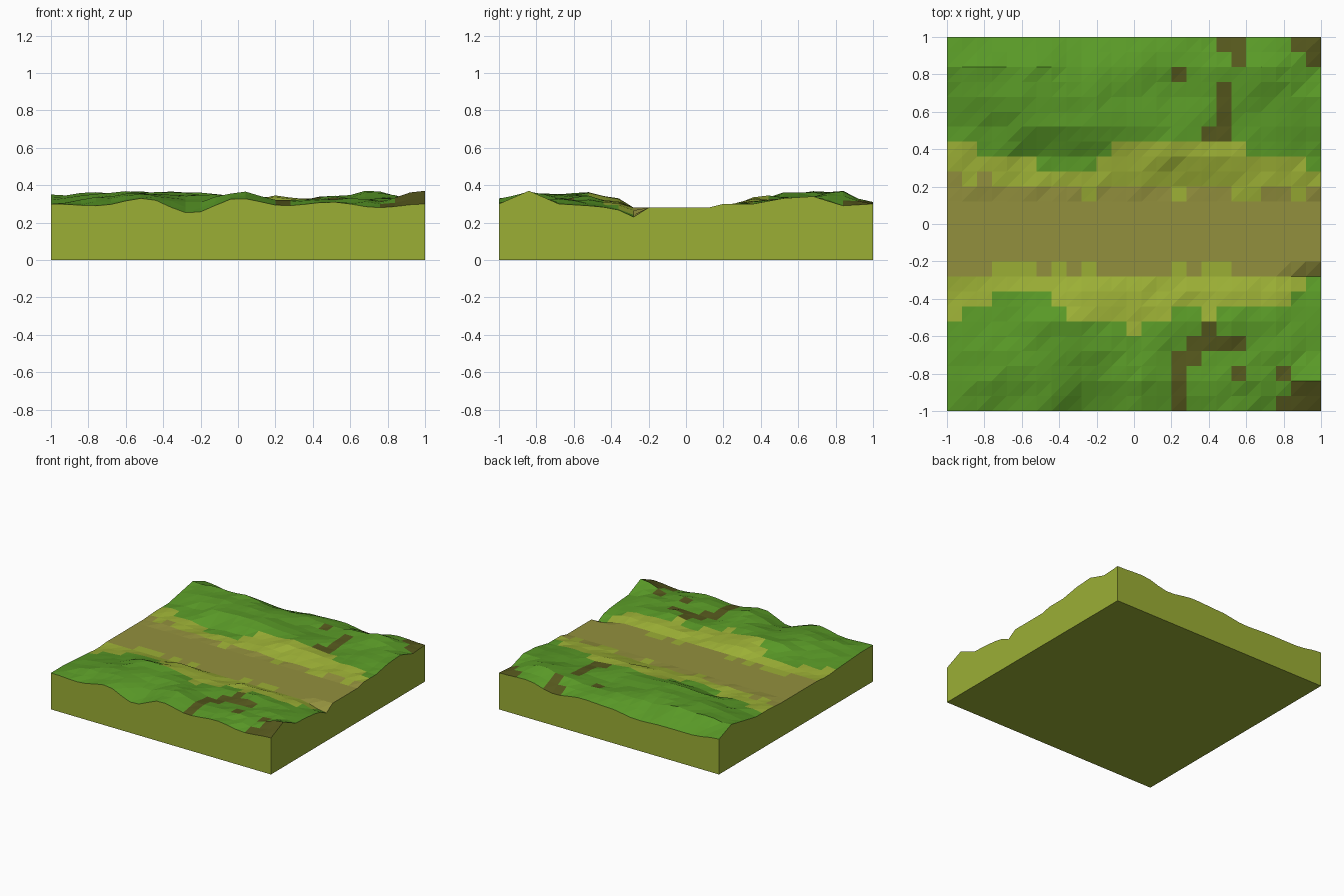
import bpy, bmesh, math
from mathutils import Vector, noise

if "Cube" in bpy.data.objects:
    bpy.data.objects.remove(bpy.data.objects["Cube"])

N, CELL = 25, 0.08

# Coarse height map in hundredths: y position -> heights from x=-1 to x=1
FLAT = [28] * 9
ROWS = [
    (-1.00, [30, 29, 33, 25, 33, 29, 31, 28, 30]),
    (-0.84, [30, 33, 35, 31, 36, 32, 33, 32, 37]),
    (-0.68, [29, 33, 36, 34, 34, 30, 31, 33, 30]),
    (-0.52, [28, 30, 35, 36, 32, 32, 34, 32, 29]),
    (-0.40, [27, 29, 31, 34, 31, 30, 32, 30, 28]),
    (-0.28, [28, 28, 28, 28, 28, 28, 28, 28, 23]),
    (-0.20, FLAT),
    (0.12, FLAT),
    (0.20, [28, 28, 28, 29, 29, 28, 29, 29, 30]),
    (0.36, [29, 30, 28, 30, 31, 33, 32, 31, 30]),
    (0.52, [29, 32, 35, 36, 35, 34, 31, 32, 33]),
    (0.68, [32, 35, 37, 36, 33, 31, 33, 34, 34]),
    (0.84, [35, 36, 36, 33, 34, 32, 34, 37, 29]),
    (1.00, [29, 26, 26, 25, 28, 29, 26, 31, 30]),
]

# Per-column limits (cell rows): lower and upper end of pale grass and of the track
PALE_LOW = [6, 7, 7, 8, 8, 8, 8, 7, 6, 6, 6, 6, 5, 6, 6, 7, 7, 6, 7, 7, 7, 7, 7, 8, 9]
PALE_TOP = [18, 18, 17, 17, 17, 17, 16, 16, 16, 16, 17, 18, 18, 18, 18, 18, 18, 19, 18, 18,
            17, 17, 17, 17, 16]
TRACK_LOW = [9, 9, 9, 10, 10, 10, 9, 10, 9, 10, 9, 9, 9, 9, 9, 10, 9, 10, 10, 9, 9, 9, 9, 9, 9]
TRACK_TOP = [16, 15, 16, 15, 15, 15, 15, 15, 15, 14, 15, 15, 15, 15, 15, 14, 15, 15, 15, 14,
             14, 15, 15, 14, 15]

# Bare earth patches: first column, first row, last column, last row (exclusive)
EARTH = [(15, 0, 16, 4), (16, 3, 17, 5), (17, 4, 20, 5), (17, 5, 18, 6), (19, 2, 20, 3),
         (22, 2, 23, 3), (23, 1, 25, 2), (22, 0, 25, 1), (18, 18, 19, 22), (17, 18, 18, 19),
         (18, 24, 20, 25), (19, 23, 20, 24), (15, 22, 16, 23), (23, 24, 24, 25), (24, 23, 25, 25)]


def ease(a, b, t):
    return a + (b - a) * (0.5 - 0.5 * math.cos(math.pi * t))


def height(i, j):
    x, y = -1 + i * CELL, -1 + j * CELL
    u = (x + 1) * 4
    c = min(int(u), 7)
    for (y0, r0), (y1, r1) in zip(ROWS, ROWS[1:]):
        if y <= y1 + 1e-6:
            break
    a, b = (ease(r[c], r[c + 1], u - c) for r in (r0, r1))
    z = ease(a, b, (y - y0) / (y1 - y0)) / 100
    # Small roughness on the hills only
    if 0 < i < N and 0 < j < N and not -0.3 < y < 0.18:
        z += 0.018 * noise.noise(Vector((x * 7, y * 7, 3.1)))
    return min(z, 0.385)


def material(name, rgb):
    m = bpy.data.materials.new(name)
    m.diffuse_color = (*rgb, 1)
    m.use_nodes = True
    m.node_tree.nodes["Principled BSDF"].inputs["Base Color"].default_value = m.diffuse_color
    return m


def cell_material(i, j):
    if any(a <= i < c and b <= j < d for a, b, c, d in EARTH):
        return 3
    if TRACK_LOW[i] <= j < TRACK_TOP[i]:
        return 0
    return 1 if PALE_LOW[i] <= j < PALE_TOP[i] else 2


def finish(name, bm, mats):
    bmesh.ops.recalc_face_normals(bm, faces=bm.faces)
    me = bpy.data.meshes.new(name)
    bm.to_mesh(me)
    bm.free()
    for m in mats:
        me.materials.append(m)
    bpy.context.collection.objects.link(bpy.data.objects.new(name, me))


track = material("track", (0.29, 0.28, 0.047))
pale = material("pale_grass", (0.33, 0.43, 0.036))
green = material("green_grass", (0.10, 0.32, 0.02))
earth = material("bare_earth", (0.09, 0.095, 0.012))

# Ground surface: two triangles per cell
bm = bmesh.new()
grid = [[bm.verts.new((-1 + i * CELL, -1 + j * CELL, height(i, j))) for j in range(N + 1)]
        for i in range(N + 1)]
for i in range(N):
    for j in range(N):
        p, q, r, s = grid[i][j], grid[i + 1][j], grid[i + 1][j + 1], grid[i][j + 1]
        for tri in ((p, q, r), (p, r, s)):
            bm.faces.new(tri).material_index = cell_material(i, j)
finish("ground_surface", bm, [track, pale, green, earth])

# Side walls and flat underside
bm = bmesh.new()
ring = ([(i, 0) for i in range(N)] + [(N, j) for j in range(N)]
        + [(i, N) for i in range(N, 0, -1)] + [(0, j) for j in range(N, 0, -1)])
top = [bm.verts.new((-1 + i * CELL, -1 + j * CELL, height(i, j))) for i, j in ring]
low = [bm.verts.new((v.co.x, v.co.y, 0)) for v in top]
for k in range(len(ring)):
    n = (k + 1) % len(ring)
    bm.faces.new((low[k], low[n], top[n], top[k]))
bm.faces.new(low[::-1])
finish("base_block", bm, [pale])
